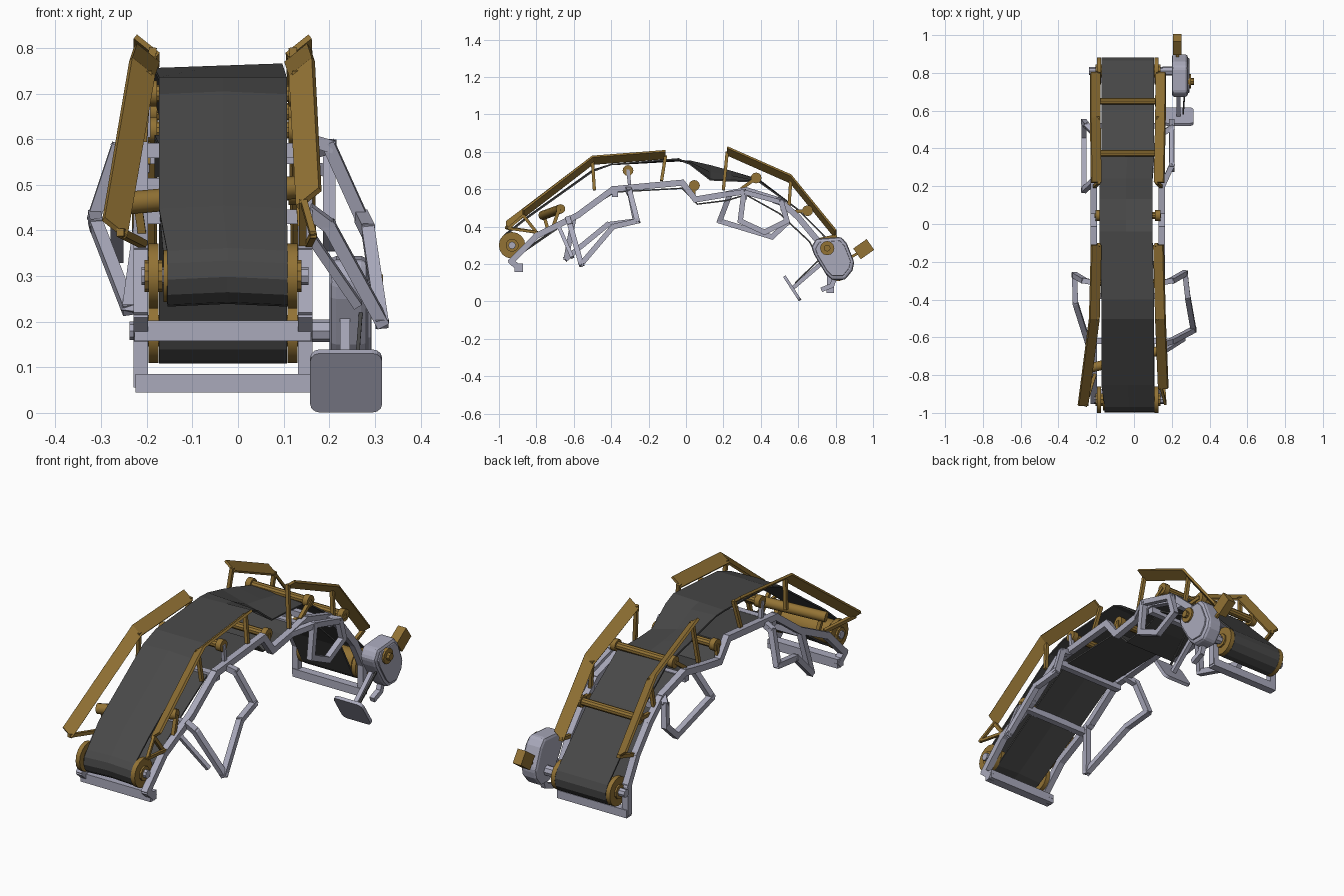
import bpy, bmesh, math
from mathutils import Vector, Matrix

if "Cube" in bpy.data.objects:
    bpy.data.objects.remove(bpy.data.objects["Cube"])


def material(name, rgb):
    m = bpy.data.materials.new(name)
    m.use_nodes = True
    m.diffuse_color = (*rgb, 1)
    m.node_tree.nodes["Principled BSDF"].inputs["Base Color"].default_value = (*rgb, 1)
    return m


STEEL = material("pale steel", (0.40, 0.40, 0.50))
GOLD = material("bronze yellow", (0.29, 0.17, 0.035))
RUBBER = material("belt rubber", (0.065, 0.065, 0.065))
MID = -0.033          # centre line of the conveyor in x
SIDES = ((-1, "right"), (1, "left"))


def finish(bm, name, mat, smooth=False):
    bmesh.ops.recalc_face_normals(bm, faces=bm.faces)
    me = bpy.data.meshes.new(name)
    bm.to_mesh(me)
    bm.free()
    ob = bpy.data.objects.new(name, me)
    bpy.context.scene.collection.objects.link(ob)
    me.materials.append(mat)
    if smooth:
        bpy.context.view_layer.objects.active = ob
        ob.select_set(True)
        bpy.ops.object.shade_smooth_by_angle(angle=math.radians(35))
        ob.select_set(False)
    return ob


def tube(name, pts, w, mat, h=None):
    """Square bar following a path, one box per straight run."""
    bm = bmesh.new()
    for a, b in zip(pts, pts[1:]):
        a, b = Vector(a), Vector(b)
        d = (b - a).normalized()
        ref = Vector((0, 1, 0)) if abs(d.x) > 0.8 else Vector((1, 0, 0))
        n = d.cross(ref).normalized()
        s = n.cross(d)
        m = Matrix((s, n, d)).transposed().to_4x4()
        m.translation = (a + b) / 2
        size = Matrix.Diagonal((w, h or w, (b - a).length + w * 0.6, 1))
        bmesh.ops.create_cube(bm, size=1, matrix=m @ size)
    return finish(bm, name, mat)


def rod(name, a, b, r, mat, sides=16):
    """Cylinder between two points."""
    a, b = Vector(a), Vector(b)
    bm = bmesh.new()
    m = Matrix.Translation((a + b) / 2) @ (b - a).to_track_quat('Z', 'Y').to_matrix().to_4x4()
    bmesh.ops.create_cone(bm, cap_ends=True, segments=sides, radius1=r, radius2=r,
                          depth=(b - a).length, matrix=m)
    return finish(bm, name, mat, True)


def drum(name, x0, x1, y, z, r, mat, sides=16):
    return rod(name, (x0, y, z), (x1, y, z), r, mat, sides)


def slab(name, profile, x0, x1, mat, bevel):
    """Side profile (y, z) extruded along x."""
    bm = bmesh.new()
    f = bm.faces.new([bm.verts.new((x0, y, z)) for y, z in profile])
    ext = bmesh.ops.extrude_face_region(bm, geom=[f])["geom"]
    bmesh.ops.translate(bm, vec=(x1 - x0, 0, 0),
                        verts=[v for v in ext if isinstance(v, bmesh.types.BMVert)])
    ob = finish(bm, name, mat)
    mod = ob.modifiers.new("soft edges", 'BEVEL')
    mod.width, mod.segments = bevel, 2


# Belt: closed loop of (y, z at right edge, z at left edge), sagging to one side
def arc(cy, cz, r, a0, a1, n=7):
    for i in range(n):
        a = math.radians(a0 + (a1 - a0) * i / (n - 1))
        z = cz + r * math.sin(a)
        yield (cy + r * math.cos(a), z, z)


top = [(-0.85, .445, .445), (-0.50, .695, .695), (-0.40, .732, .732), (-0.04, .752, .762),
       (0.02, .75, .735), (0.13, .725, .65), (0.24, .695, .645), (0.39, .65, .64),
       (0.60, .49, .49)]
under = [(0.66, .32, .32), (0.50, .47, .47), (0.32, .57, .57), (0.22, .54, .54),
         (0.06, .52, .52), (-0.02, .605, .605), (-0.38, .585, .585), (-0.60, .45, .45)]
loop = list(arc(-0.93, 0.30, 0.064, 310, 125)) + top + list(arc(0.81, 0.18, 0.068, 40, -145)) + under
bm = bmesh.new()
rings = []
for y, zr, zl in loop:
    shift, half = (0.01, 0.132) if y < -0.86 else (-0.01 if abs(y) < 0.3 else 0, 0.14)
    crown = 0.006 if y < -0.45 else 0
    rings.append([bm.verts.new((MID + shift + half * t, y,
                                zr + (zl - zr) * (t + 1) / 2 + crown * (1 - abs(t))))
                  for t in (-1, 0, 1)])
for a, b in zip(rings, rings[1:] + rings[:1]):
    for i in range(2):
        bm.faces.new((a[i], a[i + 1], b[i + 1], b[i]))
belt = finish(bm, "belt", RUBBER)
sol = belt.modifiers.new("thickness", 'SOLIDIFY')
sol.thickness, sol.offset = 0.008, 0

# End drums with flanges and axles
for label, y, z, reach in (("front", -0.93, 0.30, .178), ("rear", 0.81, 0.18, .205)):
    drum(label + "_drum", MID - .13, MID + .13, y, z, 0.057, GOLD)
    drum(label + "_axle", MID - reach, MID + reach + .01, y, z, 0.02, STEEL, 8)
    for s, side in SIDES:
        x = MID + s * 0.152
        drum(f"{label}_flange_{side}", x - .011, x + .011, y, z, 0.071, GOLD)
        drum(f"{label}_hub_{side}", x - .02, x + .02, y, z, 0.035, GOLD, 10)

# Bent main rails and the cross members joining them
rail = [(-0.89, .175), (-0.935, .215), (-0.80, .35), (-0.58, .46), (-0.39, .60), (-0.02, .635),
        (0.05, .545), (0.20, .57), (0.32, .595), (0.50, .54), (0.60, .45), (0.70, .33),
        (0.77, .20), (0.77, .065)]
for s, side in SIDES:
    tube("main_rail_" + side, [(MID + s * .18, y, z) for y, z in rail], 0.032, STEEL)
for i, (y, z, w) in enumerate(((-.895, .18, .045), (-.62, .43, .032), (-.38, .575, .032),
                               (.31, .56, .03), (.52, .50, .03), (.77, .065, .04))):
    tube(f"cross_member_{i}", [(MID - .18, y, z), (MID + .18, y, z)], w, STEEL)

# Bent legs hanging outside the rails
legs = {
    "front_leg_left": [(.16, -.63, .44), (.20, -.62, .41), (.315, -.56, .20), (.285, -.39, .40),
                       (.27, -.26, .43), (.20, -.30, .585), (.15, -.31, .60)],
    "front_leg_right": [(-.21, -.60, .45), (-.24, -.64, .23), (-.31, -.42, .41),
                        (-.315, -.27, .43), (-.265, -.30, .58), (-.21, -.31, .60)],
    "rear_leg_left": [(.15, .20, .57), (.20, .31, .585), (.20, .29, .43), (.20, .42, .37),
                      (.20, .54, .43), (.20, .51, .53), (.15, .48, .54)],
    "rear_leg_right": [(-.21, .23, .56), (-.265, .18, .43), (-.265, .46, .345),
                       (-.265, .54, .42), (-.25, .52, .52), (-.21, .48, .54)],
}
for name, pts in legs.items():
    tube(name, pts, 0.028, STEEL)
tube("front_leg_left_brace", [(.15, -.68, .40), (.26, -.61, .24)], 0.02, STEEL)
tube("rear_leg_left_top", [(.20, .31, .585), (.20, .51, .53)], 0.026, STEEL)


# Flared side guards: folded strips leaning outwards
def guard(name, inner, s):
    bm = bmesh.new()
    rows = [(bm.verts.new(p), bm.verts.new((p[0] + s * .05, p[1], p[2] + .04)))
            for p in inner]
    for a, b in zip(rows, rows[1:]):
        bm.faces.new((a[0], a[1], b[1], b[0]))
    ob = finish(bm, name, GOLD)
    mod = ob.modifiers.new("thickness", 'SOLIDIFY')
    mod.thickness, mod.offset = 0.012, 0


guards = {
    ("front", "right"): [(-.245, -.96, .385), (-.185, -.50, .735), (-.175, -.11, .765)],
    ("front", "left"): [(.13, -.87, .45), (.115, -.50, .735), (.105, -.11, .765)],
    ("rear", "right"): [(-.175, .22, .785), (-.18, .56, .635), (-.18, .80, .34)],
    ("rear", "left"): [(.108, .22, .785), (.115, .56, .635), (.118, .80, .34)],
}
feet = {"front": [(-.80, .37), (-.49, .60), (-.13, .65)],
        "rear": [(.20, .60), (.55, .50), (.71, .33)]}
for (end, side), pts in guards.items():
    s = -1 if side == "right" else 1
    guard(f"{end}_guard_{side}", pts, s)
    for i, (p, (y, z)) in enumerate(zip(pts, feet[end])):
        t = Vector(p) + Vector((s * .012, 0, .01))
        tube(f"{end}_guard_post_{side}_{i}", [(MID + s * .175, y, z), t], 0.017, GOLD)
tube("front_guard_left_tail", [(.145, -.87, .46), (.165, -.95, .39), (.155, -.80, .37)],
     0.014, GOLD)

# Idler rollers with end discs and short stems
idlers = [(-.31, .70, -.30, .61, STEEL), (.045, .62, .04, .55, GOLD),
          (.375, .66, .30, .605, GOLD), (.65, .485, .57, .48, GOLD)]
for i, (y, z, fy, fz, mat) in enumerate(idlers):
    drum(f"idler_roller_{i}", MID - .15, MID + .15, y, z, 0.019, GOLD, 10)
    for s, side in SIDES:
        x = MID + s * .158
        drum(f"idler_disc_{i}_{side}", x - .014, x + .014, y, z, 0.029, GOLD, 12)
        tube(f"idler_stem_{i}_{side}", [(x + s * .01, y, z), (x + s * .01, fy, fz)],
             0.018, mat)

# Lowest idler, knocked askew
rod("askew_idler", (.135, -.67, .495), (-.24, -.765, .46), .025, GOLD, 12)
tube("askew_idler_stem_left", [(.135, -.68, .49), (.14, -.71, .40)], .018, GOLD)
tube("askew_idler_stem_right", [(-.22, -.76, .46), (-.21, -.74, .39)], .018, GOLD)

# Drive unit: rounded gear case, hub and control box
case = [(.67, .29), (.695, .335), (.83, .345), (.86, .31), (.90, .21), (.89, .165),
        (.85, .115), (.78, .115), (.745, .15), (.685, .25)]
slab("gear_case", case, 0.20, 0.285, STEEL, 0.015)
slab("gear_case_cover", [(.79 + (y - .79) * .82, .235 + (z - .235) * .82) for y, z in case],
     0.283, 0.293, STEEL, 0.004)
drum("drive_coupling", .15, .21, .81, .18, .025, STEEL, 8)
drum("drive_hub", .285, .302, .755, .285, .038, GOLD, 12)
drum("drive_hub_cap", .30, .318, .755, .285, .018, GOLD, 8)
tube("control_box_stem", [(.23, .87, .23), (.23, .95, .275)], 0.014, GOLD)
tube("control_box", [(.23, .925, .262), (.23, .975, .297)], 0.045, GOLD, 0.07)

# Foot plate on its arm
tube("foot_arm", [(.235, .575, .075), (.235, .72, .20)], 0.022, STEEL)
tube("foot_arm_rod", [(.26, .585, .10), (.27, .72, .23)], 0.008, RUBBER)
tube("arm_step", [(.235, .73, .065), (.235, .78, .085), (.235, .80, .14)], 0.025, STEEL)
bm = bmesh.new()
bmesh.ops.create_cube(bm, size=1, matrix=Matrix.Diagonal((.158, .016, .155, 1)))
corners = [e for e in bm.edges if abs(e.verts[0].co.y - e.verts[1].co.y) > .01]
bmesh.ops.bevel(bm, geom=corners, offset=.022, segments=3, profile=.5, affect='EDGES')
bm.transform(Matrix.Translation((.237, .568, .07)) @ Matrix.Rotation(math.radians(33), 4, 'X'))
finish(bm, "foot_plate", STEEL)
